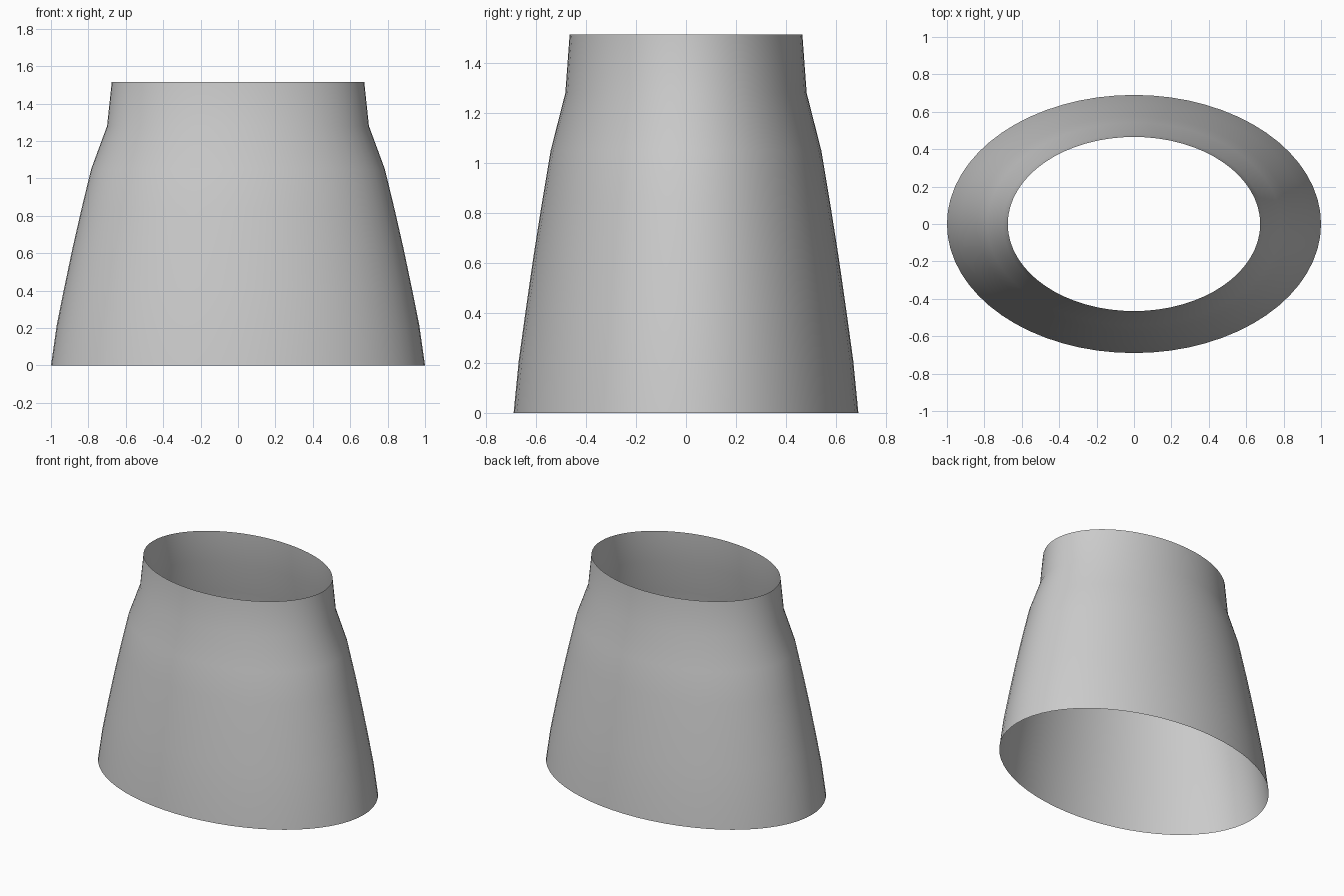
import bpy
import bmesh
from math import cos, sin, tau

cube = bpy.data.objects.get("Cube")
if cube:
    bpy.data.objects.remove(cube, do_unlink=True)

# Plain grey material
grey = bpy.data.materials.new("light grey")
grey.use_nodes = True
colour = (0.6, 0.6, 0.6, 1)
grey.diffuse_color = colour
grey.node_tree.nodes["Principled BSDF"].inputs["Base Color"].default_value = colour

# Half-width and height of each ring, from the hem up to the collar
PROFILE = [(1.0, 0), (0.97, 0.21), (0.928, 0.42), (0.884, 0.63),
           (0.836, 0.84), (0.785, 1.05), (0.70, 1.28), (0.675, 1.515)]
DEPTH = 0.69
SIDES = 64


def lofted_sleeve(name, profile):
    """Open elliptical tube, one ring of vertices per profile point."""
    bm = bmesh.new()
    rings = [[bm.verts.new((r * cos(tau * i / SIDES), DEPTH * r * sin(tau * i / SIDES), z))
              for i in range(SIDES)] for r, z in profile]
    for low, high in zip(rings, rings[1:]):
        for i in range(SIDES):
            j = (i + 1) % SIDES
            face = bm.faces.new((low[i], low[j], high[j], high[i]))
            face.smooth = True
    mesh = bpy.data.meshes.new(name)
    bm.to_mesh(mesh)
    bm.free()
    mesh.materials.append(grey)
    obj = bpy.data.objects.new(name, mesh)
    bpy.context.collection.objects.link(obj)
    return obj


# Flared sleeve, open at both ends
lofted_sleeve("flared_sleeve", PROFILE)
